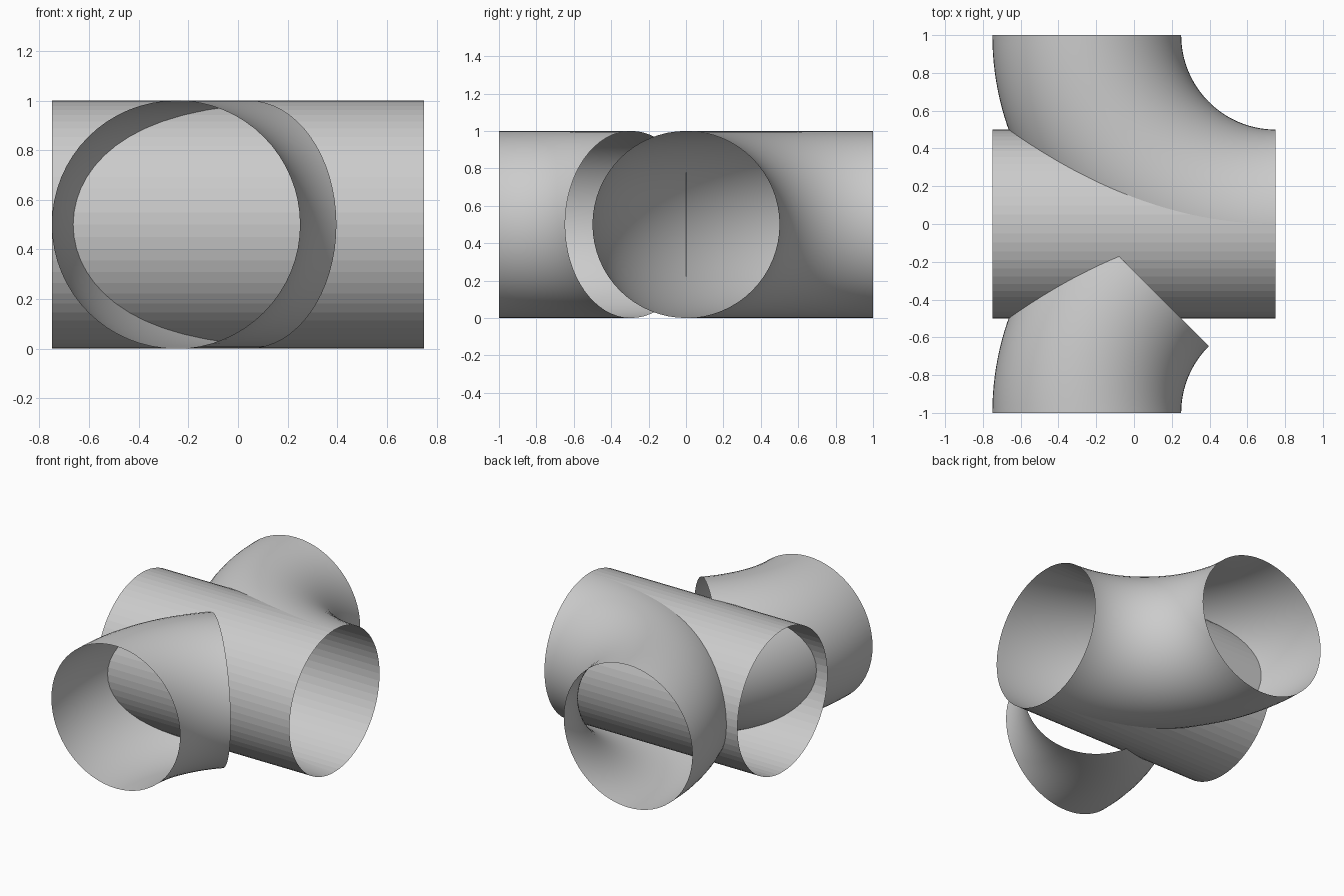
import bpy, bmesh
from math import cos, sin, pi, radians

if "Cube" in bpy.data.objects:
    bpy.data.objects.remove(bpy.data.objects["Cube"])

R = 0.5        # pipe radius
BEND = 1.0     # bend radius of the elbows
SIDES = 64


def make_object(name, bm, smooth):
    bmesh.ops.recalc_face_normals(bm, faces=bm.faces)
    for f in bm.faces:
        f.smooth = smooth
    mesh = bpy.data.meshes.new(name)
    bm.to_mesh(mesh)
    bm.free()
    obj = bpy.data.objects.new(name, mesh)
    bpy.context.collection.objects.link(obj)
    return obj


def skin(name, rings, smooth):
    """Open shell through a list of closed rings of points."""
    bm = bmesh.new()
    loops = [[bm.verts.new(p) for p in ring] for ring in rings]
    for a, b in zip(loops, loops[1:]):
        for i in range(SIDES):
            j = (i + 1) % SIDES
            bm.faces.new((a[i], a[j], b[j], b[i]))
    return make_object(name, bm, smooth)


def elbow(name, side, sweep, steps):
    """Open bend starting at y = side, turning towards +x about (0.75, side)."""
    rings = []
    for s in range(steps + 1):
        a = radians(sweep) * s / steps
        ring = []
        for i in range(SIDES):
            t = 2 * pi * i / SIDES
            r = BEND + R * cos(t)
            ring.append((0.75 - r * cos(a), side * (1 - r * sin(a)), R + R * sin(t)))
        rings.append(ring)
    return skin(name, rings, True)


# straight pipe, faceted
skin("straight_pipe",
     [[(x, R * cos(2 * pi * i / SIDES), R + R * sin(2 * pi * i / SIDES))
       for i in range(SIDES)] for x in (-0.75, 0.75)], False)

# full quarter bend at the back
elbow("back_elbow", 1, 90, 48)

# half bend at the front, trimmed at the centre plane
front = elbow("front_elbow", -1, 45, 24)
bm = bmesh.new()
bm.from_mesh(front.data)
bmesh.ops.bisect_plane(bm, geom=bm.verts[:] + bm.edges[:] + bm.faces[:],
                       plane_co=(0, 0.004, 0), plane_no=(0, 1, 0), clear_outer=True)
bm.to_mesh(front.data)
bm.free()
